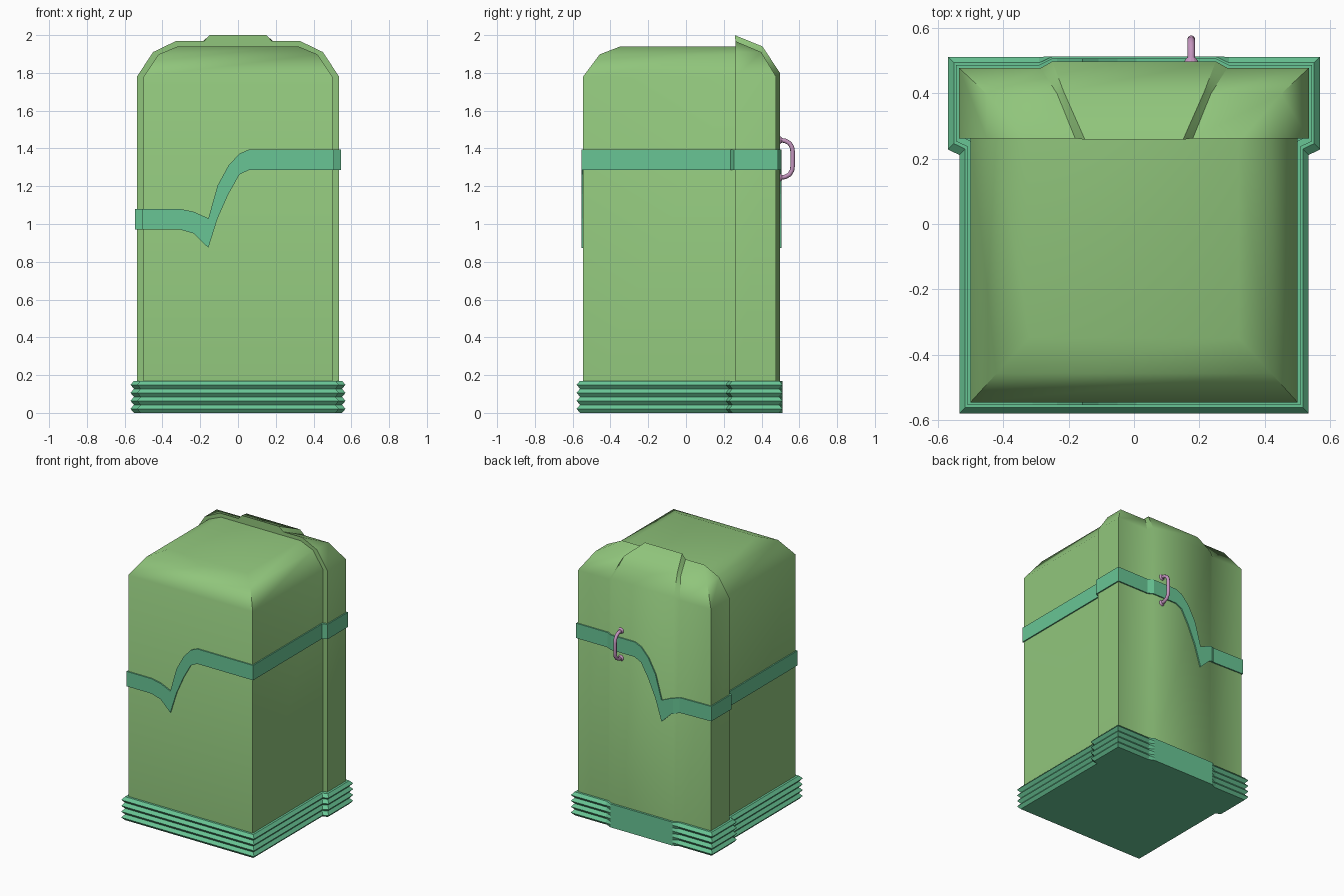
import bpy, math

if "Cube" in bpy.data.objects:
    bpy.data.objects.remove(bpy.data.objects["Cube"])

def material(name, rgb):
    m = bpy.data.materials.new(name)
    m.diffuse_color = (*rgb, 1)
    m.use_nodes = True
    m.node_tree.nodes["Principled BSDF"].inputs["Base Color"].default_value = m.diffuse_color
    return m

GREEN = material("green", (0.28, 0.56, 0.20))
TEAL = material("teal", (0.14, 0.56, 0.30))
PINK = material("pink", (0.55, 0.30, 0.52))

def make(name, verts, faces, mat, smooth=None):
    me = bpy.data.meshes.new(name)
    me.from_pydata(verts, [], faces)
    ob = bpy.data.objects.new(name, me)
    bpy.context.collection.objects.link(ob)
    me.materials.append(mat)
    import bmesh
    bm = bmesh.new()
    bm.from_mesh(me)
    bmesh.ops.remove_doubles(bm, verts=bm.verts, dist=1e-5)
    bmesh.ops.recalc_face_normals(bm, faces=bm.faces)
    bm.to_mesh(me)
    bm.free()
    if smooth:
        bpy.ops.object.select_all(action='DESELECT')
        ob.select_set(True)
        bpy.context.view_layer.objects.active = ob
        bpy.ops.object.shade_smooth_by_angle(angle=math.radians(smooth))
    return ob

def loft(name, rows, mat, caps, closed=True, smooth=None):
    """Skin equal-length rows of points; caps are extra faces."""
    n = len(rows[0])
    faces = [(r*n + i, r*n + (i+1) % n, (r+1)*n + (i+1) % n, (r+1)*n + i)
             for r in range(len(rows) - 1) for i in range(n if closed else n - 1)]
    return make(name, [p for r in rows for p in r], faces + caps, mat, smooth)

# Main body: box with a top sloping in on the front and both sides
BACK = 0.262
levels = [(0.5, -0.545, 0.02), (0.5, -0.545, 1.78), (0.42, -0.457, 1.898), (0.32, -0.348, 1.94)]
rows = [[(-x, y, z), (x, y, z), (x, BACK, z), (-x, BACK, z)] for x, y, z in levels]
loft("body", rows, GREEN, [(3, 2, 1, 0), (12, 13, 14, 15)], smooth=48)

# Back panel: wider slab with a raised centre strip that narrows toward the top
# side x, flank y, flank z, strip outer x, strip inner x, strip y, strip z
levels = [(0.535, 0.477, 0.02, 0.29, 0.25, 0.497, 0.02),
          (0.535, 0.477, 1.78, 0.285, 0.25, 0.497, 1.80),
          (0.45, 0.398, 1.91, 0.235, 0.215, 0.405, 1.94),
          (0.33, BACK, 1.968, 0.18, 0.15, BACK - 0.004, 2.0)]
rows = []
for x, y, z, so, si, sy, sz in levels:
    half = [(x, BACK, z), (x, y, z), (so, y, z), (si, sy, sz)]
    rows.append(half + [(-a, b, c) for a, b, c in reversed(half)])
front = [0, 8, 16] + list(range(24, 32)) + [23, 15, 7]
bottom = list(range(7, -1, -1))
loft("back_panel", rows, GREEN, [front, bottom], closed=False, smooth=42)

# Plan outline around both parts, grown outward by d
def outline(d):
    h = min(0.497 + d, 0.512)
    f = min(0.477 + d, 0.512)
    half = [(0.5 + d, -0.545 - d), (0.5 + d, 0.245 - d), (0.535 + d, BACK - d),
            (0.535 + d, f), (0.29, f), (0.25, h)]
    return half + [(-x, y) for x, y in reversed(half)]

# Base trim: zigzag profile with four ridges
rows = [[(x, y, k * 0.17 / 8) for x, y in outline(0.034 if k % 2 else 0.016)] for k in range(9)]
rows.append([(x, y, 0.17) for x, y in outline(-0.005)])
loft("base_trim", rows, TEAL, [tuple(range(11, -1, -1))])

# Strap: x, bottom z, top z of the bend that crosses front and back
BEND = [(-0.31, 0.972, 1.08), (-0.235, 0.95, 1.065), (-0.157, 0.874, 1.03),
        (-0.108, 1.03, 1.204), (-0.05, 1.16, 1.31), (0.008, 1.262, 1.373), (0.06, 1.287, 1.395)]

def strap_z(x):
    if x <= BEND[0][0]:
        return BEND[0][1:]
    for a, b in zip(BEND, BEND[1:]):
        if x <= b[0]:
            t = (x - a[0]) / (b[0] - a[0])
            return [a[i] + t * (b[i] - a[i]) for i in (1, 2)]
    return BEND[-1][1:]

def strap_path(d):
    o = outline(d)
    across_back = [(b[0], o[5][1]) for b in reversed(BEND[1:])]
    across_front = [(b[0], o[0][1]) for b in BEND]
    return o[:6] + across_back + o[6:] + across_front

outer, inner = strap_path(0.009), strap_path(-0.006)
rows = [[], [], [], []]
for (ox, oy), (ix, iy) in zip(outer, inner):
    lo, hi = strap_z(ox)
    for row, p in zip(rows, [(ox, oy, lo), (ox, oy, hi), (ix, iy, hi), (ix, iy, lo)]):
        row.append(p)
loft("strap", rows + rows[:1], TEAL, [])

# Handle: round rod bent into a D
cu = bpy.data.curves.new("handle", 'CURVE')
cu.dimensions = '3D'
cu.bevel_depth = 0.012
cu.bevel_resolution = 2
upper = [(0.49, 0.099), (0.525, 0.096), (0.548, 0.083), (0.561, 0.062), (0.565, 0.035)]
path = upper + [(y, -z) for y, z in reversed(upper)]
sp = cu.splines.new('POLY')
sp.points.add(len(path) - 1)
for p, (y, z) in zip(sp.points, path):
    p.co = (0.175, y, 1.345 + z, 1)
cu.materials.append(PINK)
handle = bpy.data.objects.new("handle", cu)
bpy.context.collection.objects.link(handle)
sp.use_smooth = True

# Handle mounts
for z in (1.246, 1.444):
    bpy.ops.mesh.primitive_cone_add(vertices=12, radius1=0.023, radius2=0.013, depth=0.014,
                                    location=(0.175, 0.502, z), rotation=(-math.pi / 2, 0, 0))
    bpy.context.object.name = "handle_mount"
    bpy.context.object.data.materials.append(PINK)
